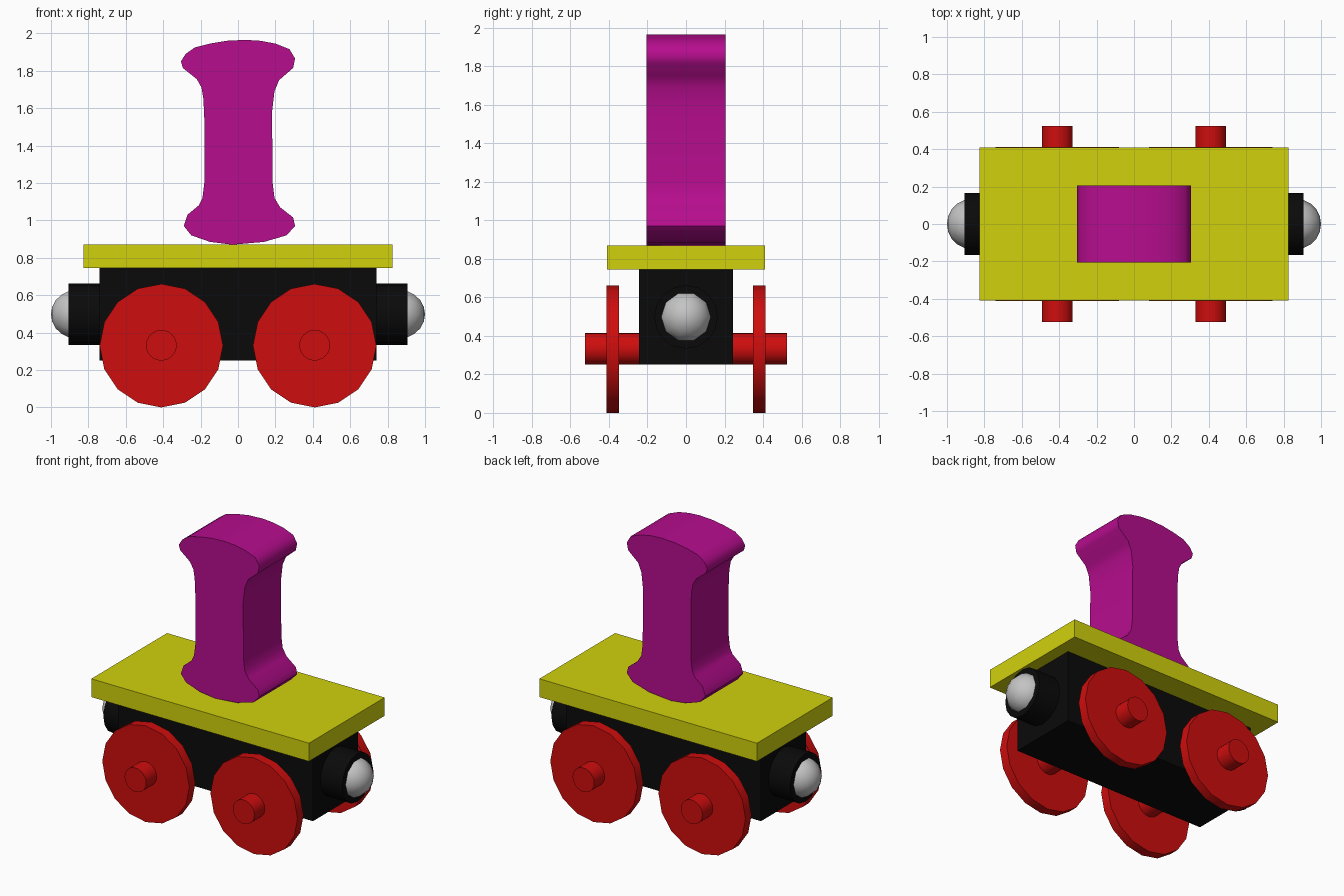
import bpy
import bmesh
from math import pi, radians

cube = bpy.data.objects.get("Cube")
if cube:
    bpy.data.objects.remove(cube, do_unlink=True)


def material(name, r, g, b):
    mat = bpy.data.materials.new(name)
    mat.use_nodes = True
    mat.diffuse_color = (r, g, b, 1)
    mat.node_tree.nodes["Principled BSDF"].inputs["Base Color"].default_value = (r, g, b, 1)
    return mat


yellow = material("yellow", 0.64, 0.64, 0.004)
red = material("red", 0.62, 0.004, 0.004)
magenta = material("magenta", 0.47, 0.004, 0.27)
black = material("black", 0.003, 0.003, 0.003)
silver = material("silver", 0.55, 0.55, 0.55)


def finish(name, mat, angle=None):
    """Name and colour the active object, then smooth its shallow edges."""
    obj = bpy.context.object
    obj.name = name
    obj.data.materials.append(mat)
    bpy.ops.object.transform_apply(location=False, rotation=True, scale=True)
    if angle:
        bpy.ops.object.shade_smooth_by_angle(angle=radians(angle))
    return obj


def box(name, mat, size, bottom):
    bpy.ops.mesh.primitive_cube_add(size=1, location=(0, 0, bottom + size[2] / 2))
    bpy.context.object.scale = size
    return finish(name, mat)


def rod(name, mat, radius, length, location, rotation, sides):
    bpy.ops.mesh.primitive_cylinder_add(vertices=sides, radius=radius, depth=length,
                                        location=location, rotation=rotation)
    return finish(name, mat, 40)


# Chassis and deck
box("chassis", black, (1.48, 0.49, 0.495), 0.25)
box("deck", yellow, (1.65, 0.82, 0.125), 0.745)

# Axles and wheels
across, along = (pi / 2, 0, 0), (0, pi / 2, 0)
for end, x in (("right", -0.41), ("left", 0.41)):
    rod(end + "_axle", red, 0.082, 1.05, (x, 0, 0.332), across, 24)
    for face, y in (("front", -0.38), ("back", 0.38)):
        rod(f"{face}_{end}_wheel", red, 0.33, 0.065, (x, y, 0.33), across, 16)

# Couplings with rounded magnets
for end, side in (("right", -1), ("left", 1)):
    rod(end + "_coupling", black, 0.165, 0.205, (side * 0.8025, 0, 0.498), along, 16)
    bpy.ops.mesh.primitive_uv_sphere_add(segments=10, ring_count=10, radius=0.135,
                                         location=(side * 0.865, 0, 0.498), rotation=along)
    finish(end + "_magnet", silver, 60)

# Waisted pillar: hand-shaped outline extruded from front to back
outline = [
    (0.04, 1.965), (-0.06, 1.96), (-0.15, 1.945), (-0.23, 1.925), (-0.28, 1.89),
    (-0.305, 1.85), (-0.295, 1.815), (-0.22, 1.755), (-0.195, 1.71), (-0.185, 1.65),
    (-0.18, 1.54), (-0.18, 1.2), (-0.19, 1.12), (-0.21, 1.08), (-0.27, 1.03),
    (-0.29, 0.97), (-0.25, 0.92), (-0.15, 0.885), (-0.03, 0.87), (0.14, 0.885),
    (0.26, 0.92), (0.305, 0.97), (0.295, 1.015), (0.225, 1.07), (0.195, 1.12),
    (0.185, 1.2), (0.182, 1.58), (0.195, 1.69), (0.22, 1.75), (0.295, 1.815),
    (0.305, 1.865), (0.275, 1.915), (0.2, 1.945), (0.12, 1.96),
]
depth = 0.41
bm = bmesh.new()
front = bm.faces.new([bm.verts.new((x, -depth / 2, z)) for x, z in outline])
extruded = bmesh.ops.extrude_face_region(bm, geom=[front], use_keep_orig=True)
bmesh.ops.translate(bm, vec=(0, depth, 0),
                    verts=[v for v in extruded["geom"] if isinstance(v, bmesh.types.BMVert)])
bmesh.ops.recalc_face_normals(bm, faces=bm.faces)
mesh = bpy.data.meshes.new("pillar")
bm.to_mesh(mesh)
bm.free()
pillar = bpy.data.objects.new("pillar", mesh)
bpy.context.collection.objects.link(pillar)
bpy.ops.object.select_all(action="DESELECT")
pillar.select_set(True)
bpy.context.view_layer.objects.active = pillar
finish("pillar", magenta, 50)
